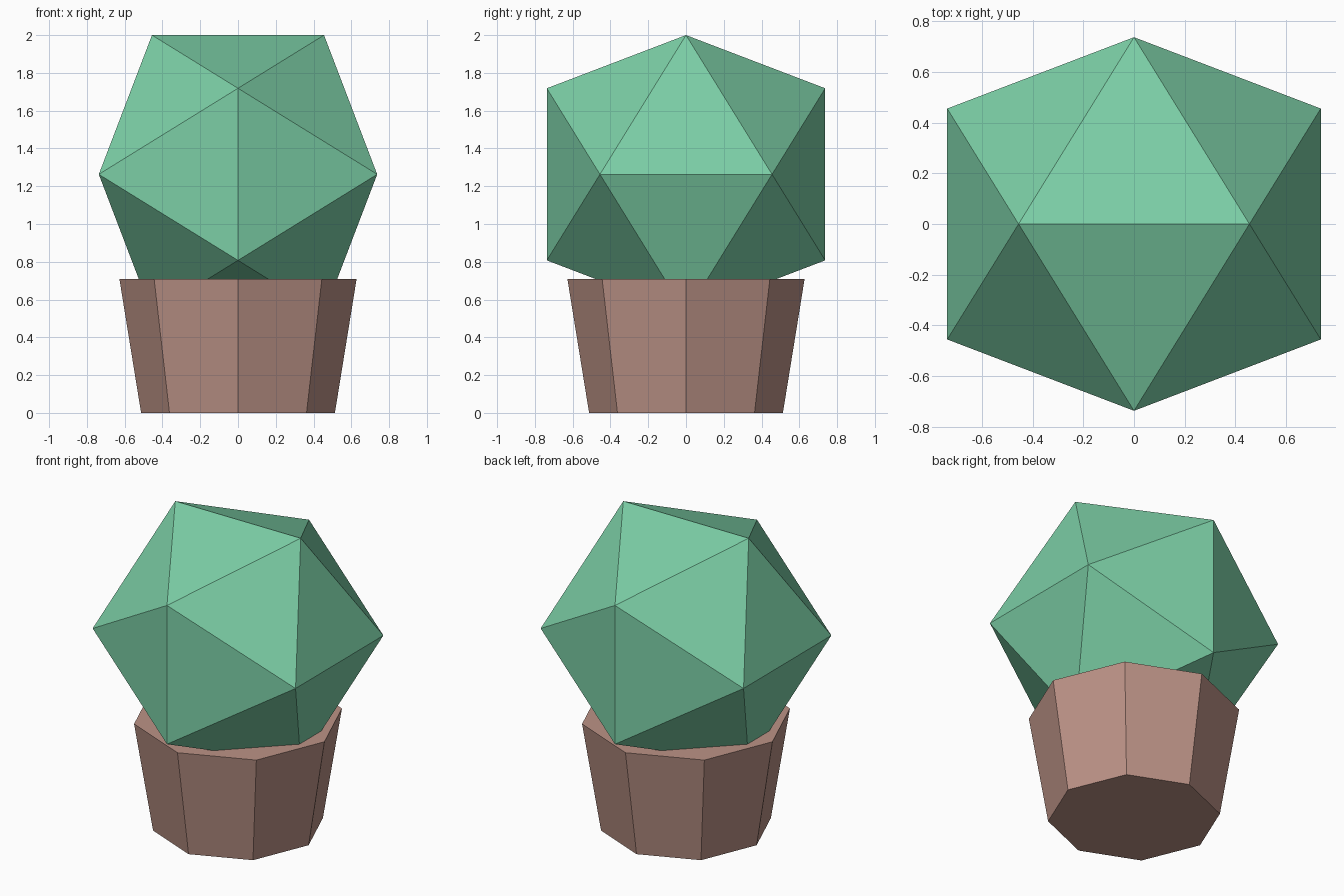
import bpy, bmesh
from mathutils import Matrix

if "Cube" in bpy.data.objects:
    bpy.data.objects.remove(bpy.data.objects["Cube"])


def finish(name, bm, color):
    bmesh.ops.recalc_face_normals(bm, faces=bm.faces)
    mesh = bpy.data.meshes.new(name)
    bm.to_mesh(mesh)
    bm.free()
    mat = bpy.data.materials.new(name + "_color")
    mat.diffuse_color = color
    mat.use_nodes = True
    mat.node_tree.nodes["Principled BSDF"].inputs["Base Color"].default_value = mat.diffuse_color
    mesh.materials.append(mat)
    obj = bpy.data.objects.new(name, mesh)
    bpy.context.collection.objects.link(obj)
    return obj


# Pot: tapered eight-sided block with corners on the axes
HEIGHT = 0.71
bm = bmesh.new()
bmesh.ops.create_cone(bm, cap_ends=True, cap_tris=False, segments=8,
                      radius1=0.513, radius2=0.628, depth=HEIGHT,
                      matrix=Matrix.Translation((0, 0, HEIGHT / 2)))
finish("pot", bm, (0.50, 0.29, 0.24, 1))

# Plant: icosahedron resting on an edge, sunk into the pot
LONG = 0.737
SHORT = LONG / ((1 + 5 ** 0.5) / 2)
CENTER = 2 - LONG
bm = bmesh.new()
for s in (-SHORT, SHORT):
    for t in (-LONG, LONG):
        for x, y, z in ((s, 0, t), (0, t, s), (t, s, 0)):
            bm.verts.new((x, y, z + CENTER))
bmesh.ops.convex_hull(bm, input=bm.verts[:])
finish("plant", bm, (0.20, 0.62, 0.38, 1))
